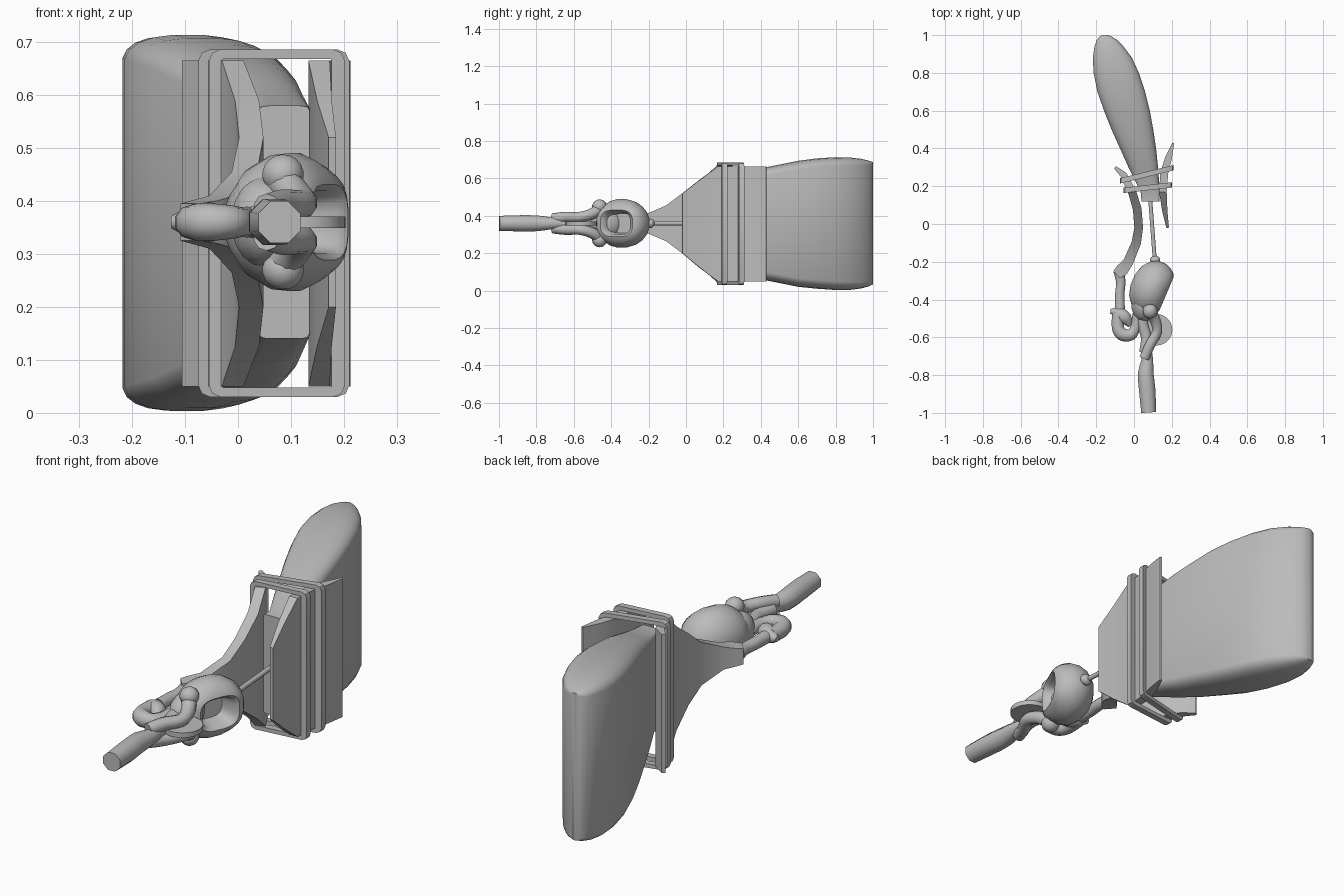
import bpy, math
from mathutils import Vector

if "Cube" in bpy.data.objects:
    bpy.data.objects.remove(bpy.data.objects["Cube"])

MID = 0.36
grey = bpy.data.materials.new("plain_grey")
grey.diffuse_color = (0.5, 0.5, 0.5, 1)
grey.use_nodes = True
grey.node_tree.nodes["Principled BSDF"].inputs["Base Color"].default_value = grey.diffuse_color


def make(name, verts, faces, angle=35):
    me = bpy.data.meshes.new(name)
    me.from_pydata(verts, [], faces)
    ob = bpy.data.objects.new(name, me)
    bpy.context.collection.objects.link(ob)
    me.materials.append(grey)
    bpy.ops.object.select_all(action='DESELECT')
    ob.select_set(True)
    bpy.context.view_layer.objects.active = ob
    bpy.ops.object.mode_set(mode='EDIT')
    bpy.ops.mesh.select_all(action='SELECT')
    bpy.ops.mesh.normals_make_consistent(inside=False)
    bpy.ops.object.mode_set(mode='OBJECT')
    bpy.ops.object.shade_smooth_by_angle(angle=math.radians(angle))
    return ob


def loft(name, rings, closed=False, angle=35):
    n, m = len(rings[0]), len(rings)
    verts = [tuple(p) for r in rings for p in r]
    faces = []
    for i in range(m if closed else m - 1):
        a, b = i * n, ((i + 1) % m) * n
        faces += [(a + k, a + (k + 1) % n, b + (k + 1) % n, b + k) for k in range(n)]
    if not closed:
        faces += [tuple(range(n)), tuple(range((m - 1) * n, m * n))]
    return make(name, verts, faces, angle)


def tube(name, pts, sides=10, steps=4, angle=50):
    """Round tube through (x, y, z, radius) points, smoothed between them."""
    P = [Vector(p) for p in pts]
    path = []
    for i in range(len(P) - 1):
        a, b, c, d = P[max(i - 1, 0)], P[i], P[i + 1], P[min(i + 2, len(P) - 1)]
        for s in range(steps):
            t = s / steps
            path.append(0.5 * (2 * b + (c - a) * t + (2 * a - 5 * b + 4 * c - d) * t * t
                               + (3 * b - a - 3 * c + d) * t ** 3))
    path.append(P[-1])
    rings = []
    for i, q in enumerate(path):
        d = (path[min(i + 1, len(path) - 1)] - path[max(i - 1, 0)]).to_3d().normalized()
        u = d.cross(Vector((0, 0, 1))).normalized()
        w = u.cross(d)
        rings.append([q.to_3d() + q.w * (u * math.cos(k) + w * math.sin(k))
                      for k in (math.tau * (j + .5) / sides for j in range(sides))])
    return loft(name, rings, angle=angle)


def plate(name, stations):
    """Thin upright plate: x, y, half thickness, z low, z high."""
    rings = []
    for i, (x, y, h, lo, hi) in enumerate(stations):
        a, b = stations[max(i - 1, 0)], stations[min(i + 1, len(stations) - 1)]
        n = Vector((b[1] - a[1], a[0] - b[0])).normalized() * h
        rings.append([(x - n.x, y - n.y, lo), (x + n.x, y + n.y, lo),
                      (x + n.x, y + n.y, hi), (x - n.x, y - n.y, hi)])
    return loft(name, rings, angle=30)


def ball(name, loc, scale):
    bpy.ops.mesh.primitive_uv_sphere_add(segments=14, ring_count=9, location=loc)
    ob = bpy.context.object
    ob.name, ob.scale = name, scale
    ob.data.materials.append(grey)
    bpy.ops.object.shade_smooth()
    return ob


# Large swept blade: y, x left, x right, z low, z high, corner height
rings = []
for y, xl, xr, lo, hi, r in [
        (0.12, .04, .135, .14, .58, .02), (0.17, .035, .137, .138, .582, .03),
        (0.30, -.03, .128, .09, .625, .05), (0.40, -.075, .118, .06, .655, .06),
        (0.50, -.12, .103, .04, .675, .06), (0.60, -.16, .085, .02, .695, .06),
        (0.70, -.195, .06, .01, .708, .06), (0.80, -.215, .027, .003, .714, .06),
        (0.88, -.219, -.01, .004, .712, .055), (0.94, -.21, -.055, .012, .705, .045),
        (0.975, -.197, -.09, .022, .696, .035), (0.992, -.183, -.117, .03, .69, .02),
        (1.0, -.168, -.138, .033, .687, .012)]:
    cx, a, ring = (xl + xr) / 2, (xr - xl) / 2, []
    e = 0.35 if y < 0.2 else 0.8
    for k in range(20):
        t = math.tau * (k + .5) / 20
        c, s = math.cos(t), math.sin(t)
        x = cx + a * math.copysign(abs(c) ** e, c)
        z = (hi - r if s > 0 else lo + r) + r * math.copysign(abs(s) ** e, s)
        ring.append((x, y, z))
    rings.append(ring)
loft("blade", rings, angle=40)


# Two slanted rectangular clamp frames
def frame(name, xl, xr, y0, y1, lo=.03, hi=.686, c=.022, depth=.028):
    def outline(g, h, c):
        l, r, b, t = xl + g, xr - g, lo + h, hi - h
        q = c * .3
        return [(l + c, b), (r - c, b), (r - q, b + q), (r, b + c),
                (r, t - c), (r - q, t - q), (r - c, t), (l + c, t),
                (l + q, t - q), (l, t - c), (l, b + c), (l + q, b + q)]
    rings = []
    for o, i in zip(outline(0, 0, c), outline(.026, .018, .002)):
        ring = []
        for (x, z), d in ((o, -1), (o, 1), (i, 1), (i, -1)):
            y = y0 + (y1 - y0) * (x - xl) / (xr - xl)
            ring.append((x, y + d * depth / 2, z))
        rings.append(ring)
    loft(name, rings, closed=True, angle=25)


frame("front_frame", -.055, .202, .178, .207)
frame("back_frame", -.075, .21, .228, .298)

# Side plates held by the frames
plate("left_plate", [(-.1, .30, .008, .05, .665), (-.055, .26, .018, .05, .665),
                     (-.01, .17, .022, .05, .665), (.017, .08, .023, .125, .59),
                     (.025, -.02, .023, .20, .52), (.012, -.10, .025, .265, .455),
                     (-.03, -.20, .027, .31, .41), (-.065, -.245, .034, .32, .40),
                     (-.092, -.268, .026, .325, .395)])
plate("right_plate", [(.178, -.02, .007, .20, .52), (.163, .07, .014, .125, .59),
                      (.153, .17, .02, .05, .665), (.16, .27, .021, .05, .665),
                      (.183, .35, .018, .05, .665), (.208, .43, .005, .05, .665)])

# Thin rod joining blade and hollow body
tube("link_rod", [(.085, .14, MID, .011), (.11, -.19, MID, .011)])
ball("rod_joint", (.112, -.19, MID), (.028, .022, .025))

# Hollow body with a recessed squarish opening on its right
d, p = Vector((.92, -.39, 0)), Vector((.39, .92, 0))
centre = Vector((.085, -.335, MID))
rings = []
for s, rp, rz, e in [(-.10, .03, .03, 1), (-.085, .085, .07, 1), (-.055, .125, .107, 1),
                     (-.015, .148, .128, 1), (.025, .15, .132, 1), (.06, .137, .115, .9),
                     (.085, .118, .092, .75), (.094, .094, .072, .65), (.08, .074, .06, .6),
                     (.01, .062, .052, .65)]:
    ring = []
    for k in range(20):
        t = math.tau * (k + .5) / 20
        u, w = (math.copysign(abs(f) ** e, f) for f in (math.cos(t), math.sin(t)))
        ring.append(centre + d * s + p * rp * u + Vector((0, 0, rz * w)))
    rings.append(ring)
loft("hollow_body", rings, angle=50)
ball("body_nose", (.05, -.43, MID), (.065, .09, .085))

# Upper and lower knobs with curved fingers gripping the handle
for name, s in (("upper", 1), ("lower", -1)):
    ball(name + "_knob", (.085, -.462, MID + s * .09), (.04, .04, .038))
    tube(name + "_finger", [(.08, -.46, MID + s * .08, .032), (.11, -.505, MID + s * .05, .03),
                            (.122, -.57, MID + s * .034, .027), (.085, -.64, MID + s * .034, .028),
                            (.055, -.71, MID + s * .026, .028)])
tube("centre_finger", [(.04, -.46, MID, .04), (.045, -.53, MID, .032),
                       (.065, -.60, MID, .03), (.06, -.68, MID, .034)])

# Thin guard disc
rings = [[(.12 + .083 * math.cos(a), -.56 + .083 * math.sin(a), MID + z)
          for a in (math.tau * k / 28 for k in range(28))] for z in (-.011, .011)]
loft("guard_disc", rings)

# Handle with eight sides
tube("handle", [(.062, -.65, MID, .03), (.07, -.72, MID, .034), (.062, -.79, MID, .045),
                (.07, -.88, MID, .047), (.078, -.998, MID, .043)], sides=8, steps=2)

# Left link, cuff and hooked loop
tube("left_link", [(-.08, -.25, MID, .03), (-.07, -.31, MID, .026),
                   (-.075, -.37, MID, .026), (-.075, -.45, MID, .028)])
tube("left_cuff", [(-.125, -.462, MID, .012), (-.085, -.47, MID, .032),
                   (-.045, -.50, MID, .036), (-.02, -.54, MID, .012)])
tube("left_loop", [(-.085, -.47, MID, .032), (-.085, -.55, MID, .034), (-.06, -.585, MID, .036),
                   (-.015, -.585, MID, .032), (.01, -.54, MID, .028), (.02, -.48, MID, .03),
                   (.04, -.44, MID, .03)])
